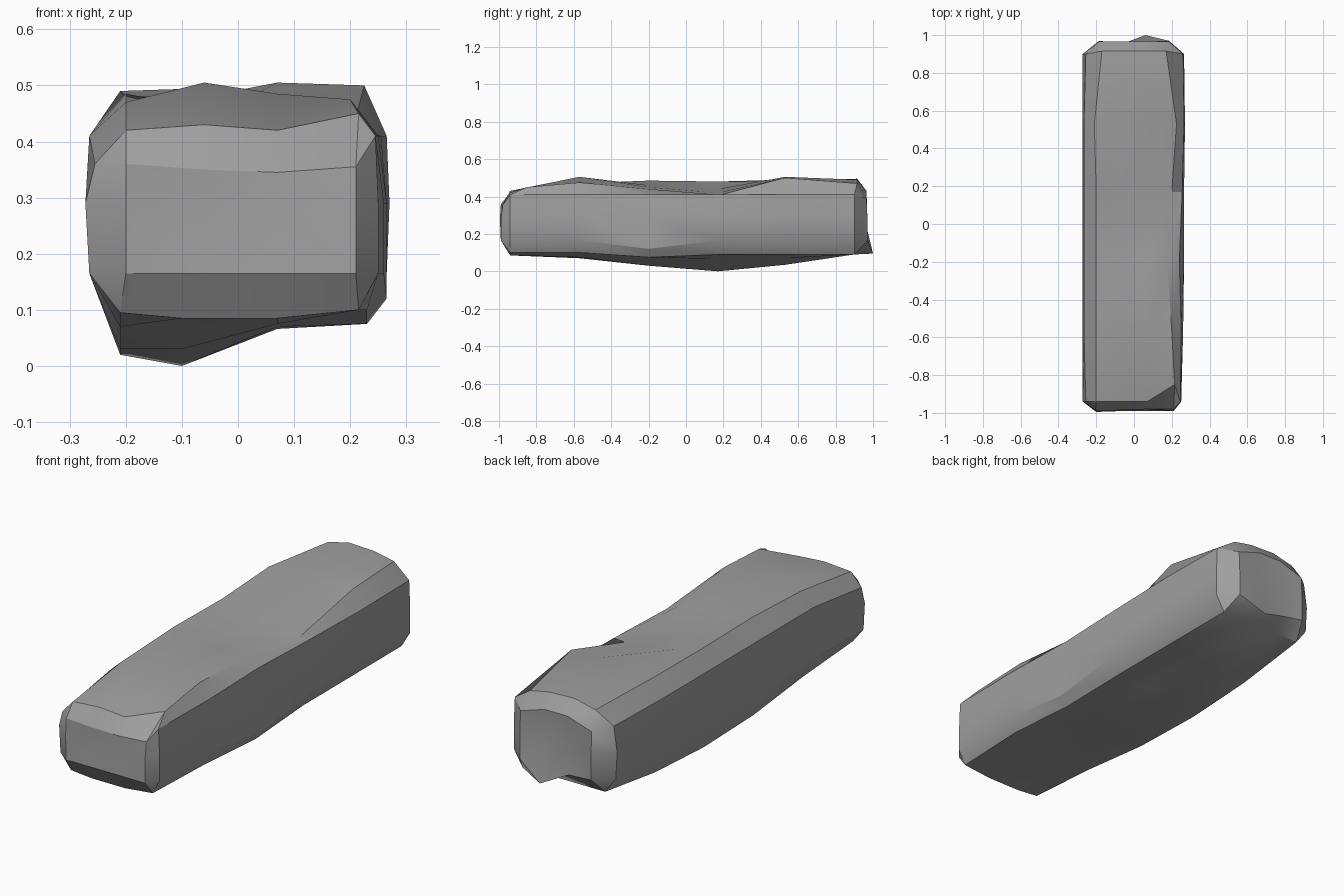
import bpy
import bmesh

default_cube = bpy.data.objects.get("Cube")
if default_cube:
    bpy.data.objects.remove(default_cube, do_unlink=True)

# Plain stone grey
stone = bpy.data.materials.new("stone_grey")
stone.use_nodes = True
stone.diffuse_color = (0.35, 0.35, 0.35, 1)
stone.node_tree.nodes["Principled BSDF"].inputs["Base Color"].default_value = stone.diffuse_color

# Stations along the slab, from front to back
STATIONS = [-.94, -.57, -.2, .17, .53, .9]


def spread(value):
    """Repeat a single value over all stations."""
    return value if isinstance(value, list) else [value] * len(STATIONS)


# Long rails of the slab: x and z at each station, going round the section
rails = {
    "top_left": ([-.2, -.2, -.2, -.2, -.21, -.17], [.42, .47, .485, .48, .49, .47]),
    "top_mid_left": (-.06, [.43, .505, .46, .44, .48, .495]),
    "top_mid_right": (.07, [.42, .485, .45, .42, .505, .49]),
    "top_right": ([.215, .2, .175, .2, .225, .17], [.45, .475, .44, .405, .5, .47]),
    "right_shoulder": ([.245, .25, .24, .255, .265, .26], .41),
    "right_middle": ([.25, .26, .265, .265, .27, .265], .29),
    "right_hip": ([.25, .26, .265, .265, .265, .265], [.165, .165, .12, .165, .165, .165]),
    "bottom_right": ([.215, .23, .23, .22, .22, .22], [.1, .1, .075, .09, .09, .09]),
    "bottom_mid_right": (.07, [.085, .075, .07, .066, .07, .09]),
    "bottom_mid_left": (-.1, [.085, .075, .03, 0, .035, .09]),
    "bottom_left": (-.21, [.095, .07, .03, .02, .04, .09]),
    "left_hip": (-.265, .165),
    "left_middle": (-.272, .29),
    "left_shoulder": ([-.255, -.265, -.265, -.265, -.265, -.255], [.36, .41, .41, .41, .41, .41]),
}

bm = bmesh.new()

# Section rings
rings = []
for station, y in enumerate(STATIONS):
    ring = []
    for name, (xs, zs) in rails.items():
        ring.append(bm.verts.new((spread(xs)[station], y, spread(zs)[station])))
    rings.append(ring)

# Worn front corner, and a top that reaches a little further back
names = list(rails)
rings[0][names.index("top_right")].co.y = -.85
for vert, name in zip(rings[-1], names):
    if name.startswith("top"):
        vert.co.y = .915


def bridge(ring_a, ring_b):
    """Join two rings, dropping corners that repeat."""
    count = len(ring_a)
    for i in range(count):
        j = (i + 1) % count
        corners = dict.fromkeys((ring_a[i], ring_a[j], ring_b[j], ring_b[i]))
        bm.faces.new(list(corners))


for ring_a, ring_b in zip(rings, rings[1:]):
    bridge(ring_a, ring_b)


def end_cap(ring, xs, heights, depths):
    """Close an end with a chamfer band and an uneven grid of faces."""
    grid = []
    for zs, ys in zip(heights, depths):
        grid.append([bm.verts.new(co) for co in zip(xs, ys, zs)])
    top, middle, bottom = grid
    rim = top + [top[-1], middle[-1], bottom[-1]] + bottom[::-1]
    rim += [bottom[0], middle[0], top[0]]
    bridge(ring, rim)
    for upper, lower in zip(grid, grid[1:]):
        for i in range(len(xs) - 1):
            bm.faces.new((upper[i], upper[i + 1], lower[i + 1], lower[i]))


# Front end, slightly hollow
end_cap(rings[0], [-.2, -.06, .07, .21],
        [[.36, .35, .345, .355], [.28] * 4, [.165] * 4],
        [[-.99, -.985, -.98, -.98], [-.995, -.98, -.98, -.99], [-.99] * 4])

# Back end, hollow with a jutting lower point
end_cap(rings[-1], [-.185, -.06, .06, .185],
        [[.39, .43, .43, .39], [.28] * 4, [.165, .15, .095, .165]],
        [[.965] * 4, [.97, .955, .955, .97], [.97, .955, 1, .97]])

bmesh.ops.recalc_face_normals(bm, faces=bm.faces[:])
mesh = bpy.data.meshes.new("stone_slab")
bm.to_mesh(mesh)
bm.free()
mesh.materials.append(stone)
slab = bpy.data.objects.new("stone_slab", mesh)
bpy.context.collection.objects.link(slab)

# Soft faces with crisp worn edges
bpy.ops.object.select_all(action='DESELECT')
slab.select_set(True)
bpy.context.view_layer.objects.active = slab
bpy.ops.object.shade_smooth_by_angle()
